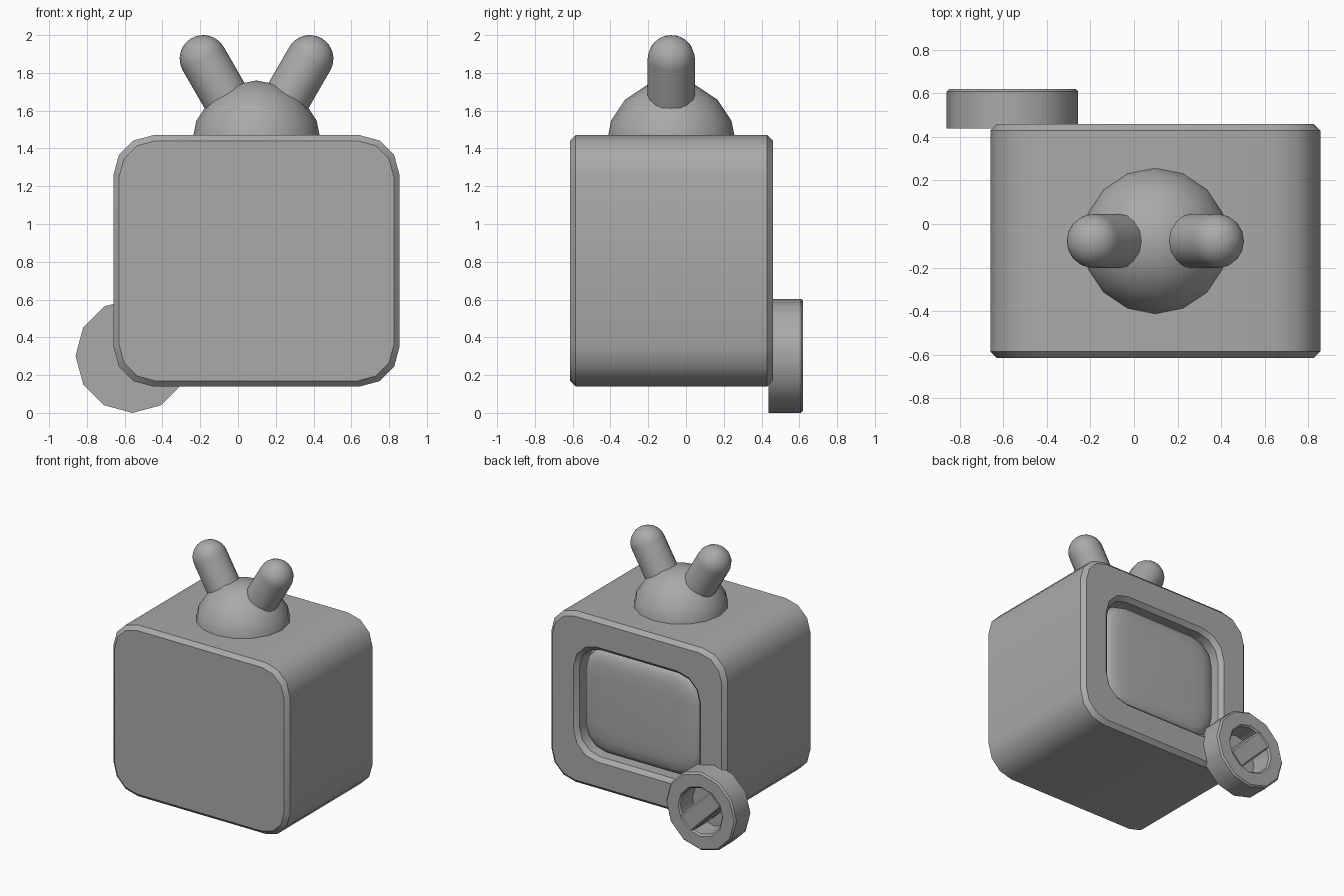
import bpy, bmesh
from math import sin, cos, pi, radians
from mathutils import Matrix, Vector

cube = bpy.data.objects.get("Cube")
if cube:
    bpy.data.objects.remove(cube, do_unlink=True)

grey = bpy.data.materials.new("mid_grey")
grey.use_nodes = True
COLOUR = (0.4, 0.4, 0.4, 1)
grey.diffuse_color = COLOUR
grey.node_tree.nodes["Principled BSDF"].inputs["Base Color"].default_value = COLOUR


def finish(name, bm, matrix=Matrix()):
    """Turn a bmesh into a shaded object."""
    bmesh.ops.recalc_face_normals(bm, faces=bm.faces)
    bm.transform(matrix)
    mesh = bpy.data.meshes.new(name)
    bm.to_mesh(mesh)
    bm.free()
    mesh.materials.append(grey)
    obj = bpy.data.objects.new(name, mesh)
    bpy.context.collection.objects.link(obj)
    bpy.ops.object.select_all(action='DESELECT')
    obj.select_set(True)
    bpy.context.view_layer.objects.active = obj
    bpy.ops.object.shade_smooth_by_angle(angle=radians(35))
    return obj


def loft(name, rings, matrix=Matrix()):
    """Bridge matching rings of points and cap both ends."""
    bm = bmesh.new()
    loops = [[bm.verts.new(p) for p in ring] for ring in rings]
    for a, b in zip(loops, loops[1:]):
        for i in range(len(a)):
            j = (i + 1) % len(a)
            bm.faces.new((a[i], a[j], b[j], b[i]))
    bm.faces.new(loops[0])
    bm.faces.new(loops[-1])
    return finish(name, bm, matrix)


def rounded_rect(w, h, r, y, steps=3):
    """Rounded rectangle in the xz plane, given by half sizes."""
    points = []
    for q, (sx, sz) in enumerate([(1, 1), (-1, 1), (-1, -1), (1, -1)]):
        for k in range(steps + 1):
            a = (q + k / steps) * pi / 2
            points.append(Vector((sx * (w - r) + r * cos(a), y,
                                  sz * (h - r) + r * sin(a))))
    return points


def circle(r, d, n, axis):
    angles = [2 * pi * i / n for i in range(n)]
    if axis == 'Y':
        return [Vector((r * cos(a), d, r * sin(a))) for a in angles]
    return [Vector((r * cos(a), r * sin(a), d)) for a in angles]


CX, CZ = 0.098, 0.805
W, H, BEVEL = 0.757, 0.665, 0.03
FRONT, BACK = -0.615, 0.46
centre = Matrix.Translation((CX, 0, CZ))

# Cabinet with chamfered ends and a recess in the back face
loft("cabinet", [
    rounded_rect(W - BEVEL, H - BEVEL, 0.19, FRONT),
    rounded_rect(W, H, 0.21, FRONT + BEVEL),
    rounded_rect(W, H, 0.21, BACK - BEVEL),
    rounded_rect(W - BEVEL, H - BEVEL, 0.19, BACK),
    rounded_rect(0.545, 0.445, 0.2, BACK),
    rounded_rect(0.515, 0.415, 0.18, BACK - BEVEL),
    rounded_rect(0.515, 0.415, 0.18, 0.32),
], centre)

# Pillow-shaped screen sitting in the recess
loft("screen", [rounded_rect(0.505 - d, 0.405 - d, 0.19 - d / 2, y)
                for d, y in [(0, 0.31), (0, 0.36), (0.015, 0.39),
                             (0.05, 0.41), (0.11, 0.42), (0.18, 0.425)]], centre)

# Dome on top
bm = bmesh.new()
bmesh.ops.create_uvsphere(bm, u_segments=16, v_segments=8, radius=0.345)
finish("antenna_dome", bm, Matrix.Translation((CX, -0.078, 1.415)))

# Pair of round-tipped antennae
R, LENGTH = 0.125, 0.53
for side, sign in (("left", 1), ("right", -1)):
    rings = [circle(R, 0, 16, 'Z')]
    for k in range(8):
        a = k * pi / 16
        rings.append(circle(R * cos(a), LENGTH + R * sin(a), 16, 'Z'))
    rings.append(circle(0.004, LENGTH + R, 16, 'Z'))
    place = Matrix.Translation((CX + sign * 0.017, -0.078, 1.416))
    loft(side + "_antenna", rings, place @ Matrix.Rotation(sign * radians(30), 4, 'Y'))

# Twelve-sided dial with a round pocket
dial = Matrix.Translation((-0.558, 0, 0.302))
RIM, HOLE, LIP, DIAL_BACK = 0.302, 0.18, 0.012, 0.62
loft("dial", [circle(r, y, 12, 'Y') for r, y in [
    (RIM, 0.438), (RIM, DIAL_BACK - LIP), (RIM - LIP, DIAL_BACK),
    (HOLE + LIP, DIAL_BACK), (HOLE, DIAL_BACK - LIP), (HOLE, 0.445)]], dial)

# Diagonal bar across the dial pocket
bar = [[Vector((sx * 0.172, y, sz * hw)) for sx, sz in
        ((1, 1), (-1, 1), (-1, -1), (1, -1))]
       for hw, y in ((0.07, 0.442), (0.07, DIAL_BACK - LIP), (0.058, DIAL_BACK - 0.001))]
loft("dial_bar", bar, dial @ Matrix.Rotation(radians(45), 4, 'Y'))
